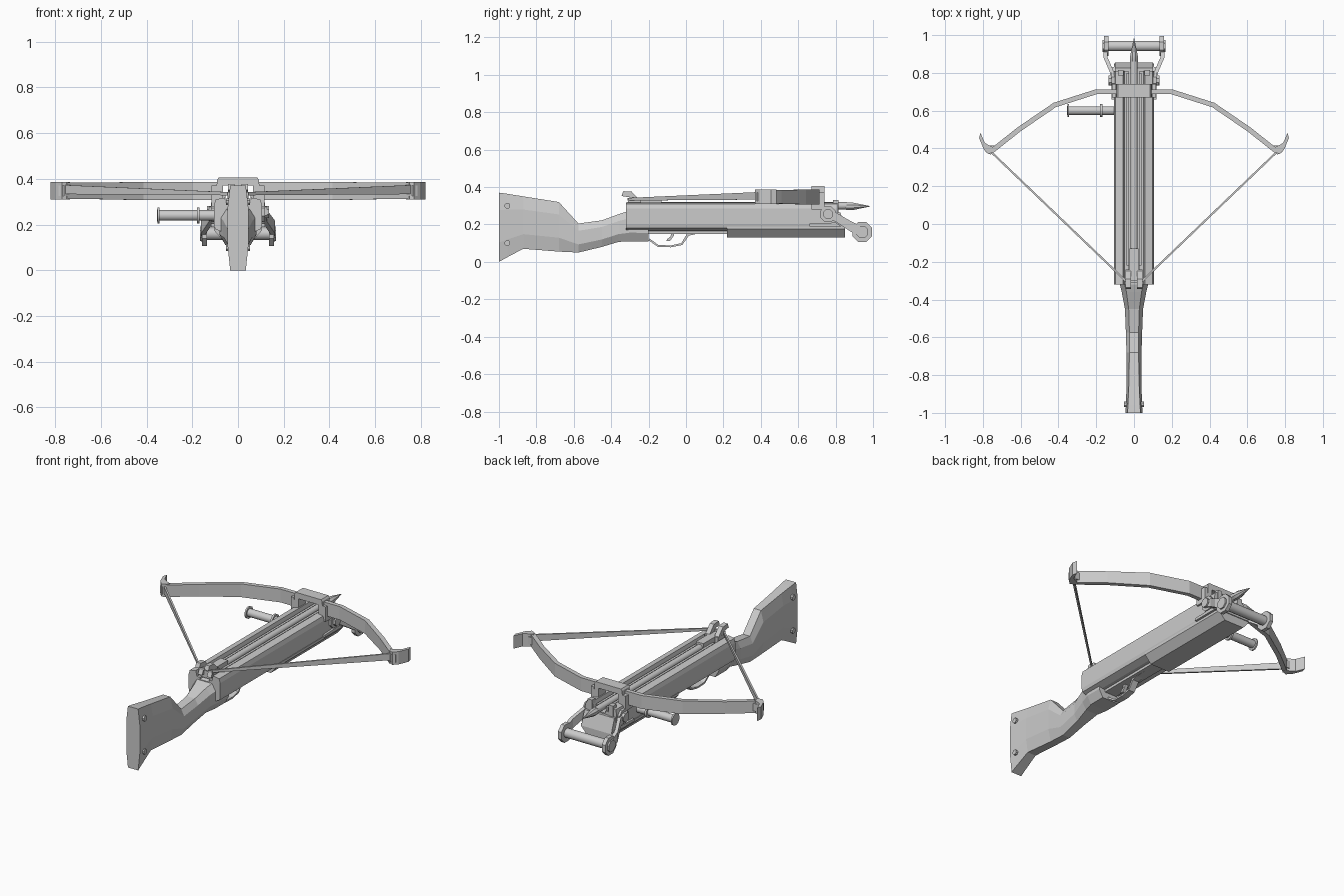
import bpy, bmesh, math
from mathutils import Vector

if "Cube" in bpy.data.objects:
    bpy.data.objects.remove(bpy.data.objects["Cube"])


def loft(name, rings):
    """Skin a list of equal-length point rings and cap both ends."""
    bm = bmesh.new()
    vs = [[bm.verts.new(p) for p in r] for r in rings]
    n = len(rings[0])
    for a, b in zip(vs, vs[1:]):
        for i in range(n):
            j = (i + 1) % n
            bm.faces.new((a[i], a[j], b[j], b[i]))
    bm.faces.new(vs[0])
    bm.faces.new(vs[-1])
    bmesh.ops.recalc_face_normals(bm, faces=bm.faces)
    me = bpy.data.meshes.new(name)
    bm.to_mesh(me)
    bm.free()
    ob = bpy.data.objects.new(name, me)
    bpy.context.collection.objects.link(ob)
    return ob


def box(name, x, y, z):
    return loft(name, [[(x[0], v, z[0]), (x[1], v, z[0]), (x[1], v, z[1]), (x[0], v, z[1])] for v in y])


def along_y(name, prof, y0, y1):
    return loft(name, [[(x, y, z) for x, z in prof] for y in (y0, y1)])


def along_x(name, prof, x0, x1):
    return loft(name, [[(x, y, z) for y, z in prof] for x in (x0, x1)])


def along_z(name, prof, z0, z1):
    return loft(name, [[(x, y, z) for x, y in prof] for z in (z0, z1)])


def turned(name, axis, centre, steps, n=12):
    """Stepped round part: steps are (position along axis, radius)."""
    rings = []
    for p, r in steps:
        ring = []
        for i in range(n):
            t = 2 * math.pi * (i + 0.5) / n
            a, b = r * math.cos(t), r * math.sin(t)
            c0, c1 = centre
            ring.append((p, c0 + a, c1 + b) if axis == 'X' else (c0 + a, p, c1 + b))
        rings.append(ring)
    ob = loft(name, rings)
    for f in ob.data.polygons:
        f.use_smooth = len(f.vertices) == 4
    ob.data.set_sharp_from_angle(angle=math.radians(40))
    return ob


def mirror(ob):
    ob.modifiers.new("mirror", 'MIRROR').use_clip = False
    return ob


# Shoulder stock: eight-sided section (y, bottom, top, half width, edge half width)
rings = []
for y, b, t, w, e in [(-1, 0, .37, .045, .034), (-.955, .025, .364, .043, .032), (-.87, .07, .35, .04, .028),
                      (-.68, .055, .32, .04, .024), (-.575, .05, .205, .043, .024),
                      (-.45, .08, .222, .048, .028), (-.36, .107, .255, .065, .04),
                      (-.3, .11, .275, .08, .055), (-.2, .11, .27, .08, .055)]:
    h = t - b
    rings.append([(-e, y, b), (e, y, b), (w, y, b + .28 * h), (w, y, b + .75 * h),
                  (e, y, t), (-e, y, t), (-w, y, b + .75 * h), (-w, y, b + .28 * h)])
loft("stock", rings)
for z in (.1, .3):
    turned("stock_bolt", 'X', (-.955, z), [(-.052, .016), (.052, .016)], 8)

# Tiller with a wide channel in its top
half = [(.06, .165), (.1, .18), (.105, .2), (.105, .285), (.098, .31), (.058, .318), (.05, .285), (.03, .285),
        (.03, .272)]
prof = half + [(-x, z) for x, z in reversed(half)]
along_y("tiller", prof, -.32, .81)
mirror(along_y("inner_rail", [(.026, .27), (.04, .27), (.04, .305), (.026, .305)], -.22, .8))

# Lower fore-end with chamfered sides
loft("fore_end", [[(-.065, y, .13), (.065, y, .13), (.105, y, .175), (.105, y, .19), (-.105, y, .19),
                   (-.105, y, .175)] for y in (.22, .85)])
along_x("nose_block", [(.8, .18), (.855, .18), (.825, .265), (.8, .265)], -.1, .1)
mirror(along_x("side_wedge", [(.66, .19), (.83, .19), (.8, .21), (.66, .205)], .1, .118))
mirror(box("front_post", (.055, .085), (.785, .815), (.25, .33)))

# Bolt lying in the channel
turned("bolt_shaft", 'Y', (0, .3), [(-.15, .02), (.86, .02)])
turned("bolt_head", 'Y', (0, .297), [(.84, .013), (.86, .022), (.89, .022), (.985, .001)], 8)
box("bolt_tail", (-.025, .025), (-.25, -.13), (.285, .33))

# Bow housing: arch over the tiller
arch = [(.1, .24), (.092, .395), (.085, .405), (-.085, .405), (-.092, .395), (-.1, .24),
        (-.07, .24), (-.065, .37), (.065, .37), (.07, .24)]
along_y("bow_housing", arch, .67, .74)
mirror(box("housing_cheek", (.095, .116), (.67, .74), (.28, .37)))

# Bow limbs, swept in plan
pts = [(.08, .7), (.2, .7), (.42, .63), (.61, .5), (.755, .385)]
rings = []
for i, (x, y) in enumerate(pts):
    d = (Vector(pts[min(i + 1, 4)]) - Vector(pts[max(i - 1, 0)])).normalized()
    n = Vector((-d.y, d.x)) * .013
    h = .04 if i < 3 else .036
    rings.append([(x + s * n.x, y + s * n.y, .347 + k * h) for s, k in ((-1, -1), (1, -1), (1, 1), (-1, 1))])
mirror(loft("bow_limb", rings))
mirror(along_z("limb_tip", [(.735, .4), (.745, .38), (.77, .37), (.795, .395), (.82, .455), (.813, .483),
                            (.79, .43), (.765, .415)], .31, .387))
mirror(along_z("string_clamp", [(.735, .385), (.76, .368), (.785, .38), (.785, .415), (.735, .415)], .325, .37))

# String: flat strip, taller at the limb ends
d = Vector((.71, .68)).normalized() * .005
rings = []
for x, y, z, h in [(.04, -.305, .335, .007), (.76, .385, .353, .02)]:
    rings.append([(x + s * d.y, y - s * d.x, z + k * h) for s, k in ((-1, -1), (1, -1), (1, 1), (-1, 1))])
mirror(loft("string", rings))
box("string_centre", (-.045, .045), (-.312, -.3), (.328, .342))

# Catch with two prongs
mirror(along_x("catch_prong", [(-.345, .352), (-.335, .378), (-.29, .375), (-.24, .32), (-.24, .3), (-.32, .3),
                               (-.3, .345)], .016, .044))
box("catch_base", (-.045, .045), (-.3, -.24), (.28, .33))

# Trigger and its guard
along_x("trigger", [(-.075, .17), (-.06, .17), (-.065, .14), (-.085, .112), (-.105, .112), (-.1, .122), (-.083, .135)],
        -.01, .01)
outer = [(-.2, .115), (-.15, .08), (-.08, .078), (-.02, .09), (.015, .14), (.05, .148), (.13, .15)]
inner = [(.13, .17), (.03, .17), (.005, .15), (-.025, .1), (-.08, .088), (-.147, .09), (-.195, .125)]
bpy_guard = [[(x, *p) for x, p in ((-.02, o), (.02, o), (.02, i), (-.02, i))]
             for o, i in zip(outer, reversed(inner))]
loft("trigger_guard", bpy_guard)
box("trigger_plate", (-.04, .04), (-.22, .22), (.15, .17))

# Front foot bar: pivots, bent arms and roller
mirror(turned("arm_pivot", 'X', (.76, .255), [(.095, .045), (.118, .045), (.118, .028), (.135, .028)], 8))
rings = []
for x, y, z, h in [(.115, .735, .26, .02), (.115, .8, .24, .025), (.15, .88, .19, .028), (.15, .95, .155, .028)]:
    rings.append([(x + s * .011, y, z + k * h) for s, k in ((-1, -1), (1, -1), (1, 1), (-1, 1))])
mirror(loft("foot_arm", rings))
mirror(turned("arm_end", 'X', (.942, .16), [(.135, .057), (.158, .057), (.158, .035), (.167, .035)], 8))
turned("foot_roller", 'X', (.942, .16), [(-.14, .028), (.14, .028)])

# Side grip on the left
turned("side_grip", 'X', (.6, .24), [(-.354, .02), (-.352, .036), (-.343, .036), (-.343, .024), (-.18, .024),
                                     (-.18, .036), (-.168, .036), (-.168, .024), (-.1, .024)])
